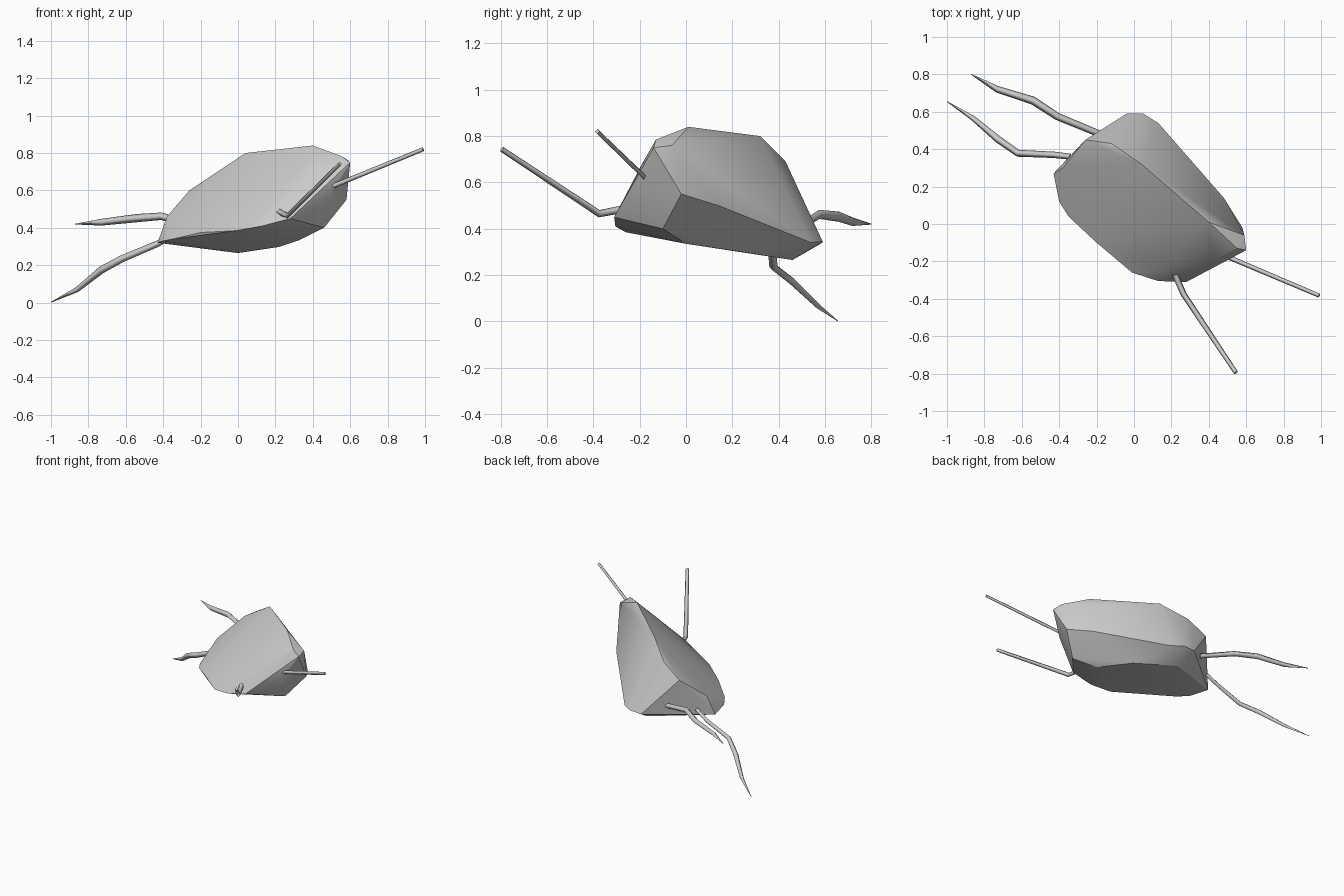
import bpy, bmesh

# Faceted body: convex skin over a few landmark points
ridge = [(0.40, 0.01, 0.84), (0.04, 0.32, 0.80), (-0.12, 0.43, 0.69), (-0.26, 0.45, 0.60),
         (0.55, -0.13, 0.785), (0.60, -0.14, 0.75), (0.59, -0.06, 0.76)]
rim = [(0.58, -0.02, 0.55), (0.48, 0.14, 0.50), (0.13, 0.54, 0.34), (0.05, 0.59, 0.345),
       (-0.04, 0.59, 0.34), (-0.38, 0.30, 0.46), (-0.43, 0.27, 0.32),
       (-0.40, 0.12, 0.33), (-0.35, 0.04, 0.34), (-0.20, -0.10, 0.375), (-0.01, -0.26, 0.385),
       (0.13, -0.305, 0.41), (0.28, -0.31, 0.45), (0.50, -0.19, 0.585), (0.17, -0.24, 0.52),
       (0.43, -0.19, 0.68)]
belly = [(0.0, 0.46, 0.265), (0.22, 0.25, 0.298), (0.33, 0.0, 0.335), (0.46, -0.10, 0.40),
         (0.05, -0.20, 0.377)]
bm = bmesh.new()
for p in ridge + rim + belly:
    bm.verts.new(p)
hull = bmesh.ops.convex_hull(bm, input=bm.verts)
loose = [v for v in bm.verts if not v.link_faces]
bmesh.ops.delete(bm, geom=loose, context='VERTS')
bmesh.ops.recalc_face_normals(bm, faces=bm.faces)
mesh = bpy.data.meshes.new("body")
bm.to_mesh(mesh)
bm.free()
body = bpy.data.objects.new("body", mesh)
bpy.context.collection.objects.link(body)
bpy.context.view_layer.objects.active = body
body.select_set(True)
bpy.ops.object.shade_smooth_by_angle(angle=0.5)


def limb(name, points, radii):
    """Thin four-sided limb along a path, tapered by radius."""
    curve = bpy.data.curves.new(name, 'CURVE')
    curve.dimensions = '3D'
    curve.bevel_depth = 1.0
    curve.bevel_resolution = 0
    curve.use_fill_caps = True
    spline = curve.splines.new('POLY')
    spline.points.add(len(points) - 1)
    for sp, p, r in zip(spline.points, points, radii):
        sp.co = (*p, 1)
        sp.radius = r
    obj = bpy.data.objects.new(name, curve)
    bpy.context.collection.objects.link(obj)


# Straight front limbs
limb("front_limb_right", [(0.44, -0.15, 0.595), (0.99, -0.383, 0.82)], [0.013, 0.011])
limb("front_limb_left", [(0.22, -0.27, 0.485), (0.265, -0.375, 0.465), (0.545, -0.795, 0.743)],
     [0.017, 0.016, 0.012])

# Bent back limbs with pointed tips
taper = [0.018, 0.02, 0.022, 0.018, 0.002]
limb("back_limb_upper", [(-0.18, 0.48, 0.40), (-0.41, 0.575, 0.462), (-0.54, 0.66, 0.452),
                         (-0.73, 0.72, 0.43), (-0.87, 0.80, 0.42)], taper)
limb("back_limb_lower", [(-0.34, 0.36, 0.37), (-0.43, 0.37, 0.315), (-0.62, 0.378, 0.235),
                         (-0.73, 0.455, 0.175), (-0.86, 0.565, 0.07), (-1.0, 0.655, 0.002)],
     [0.016, 0.017, 0.019, 0.02, 0.014, 0.002])
